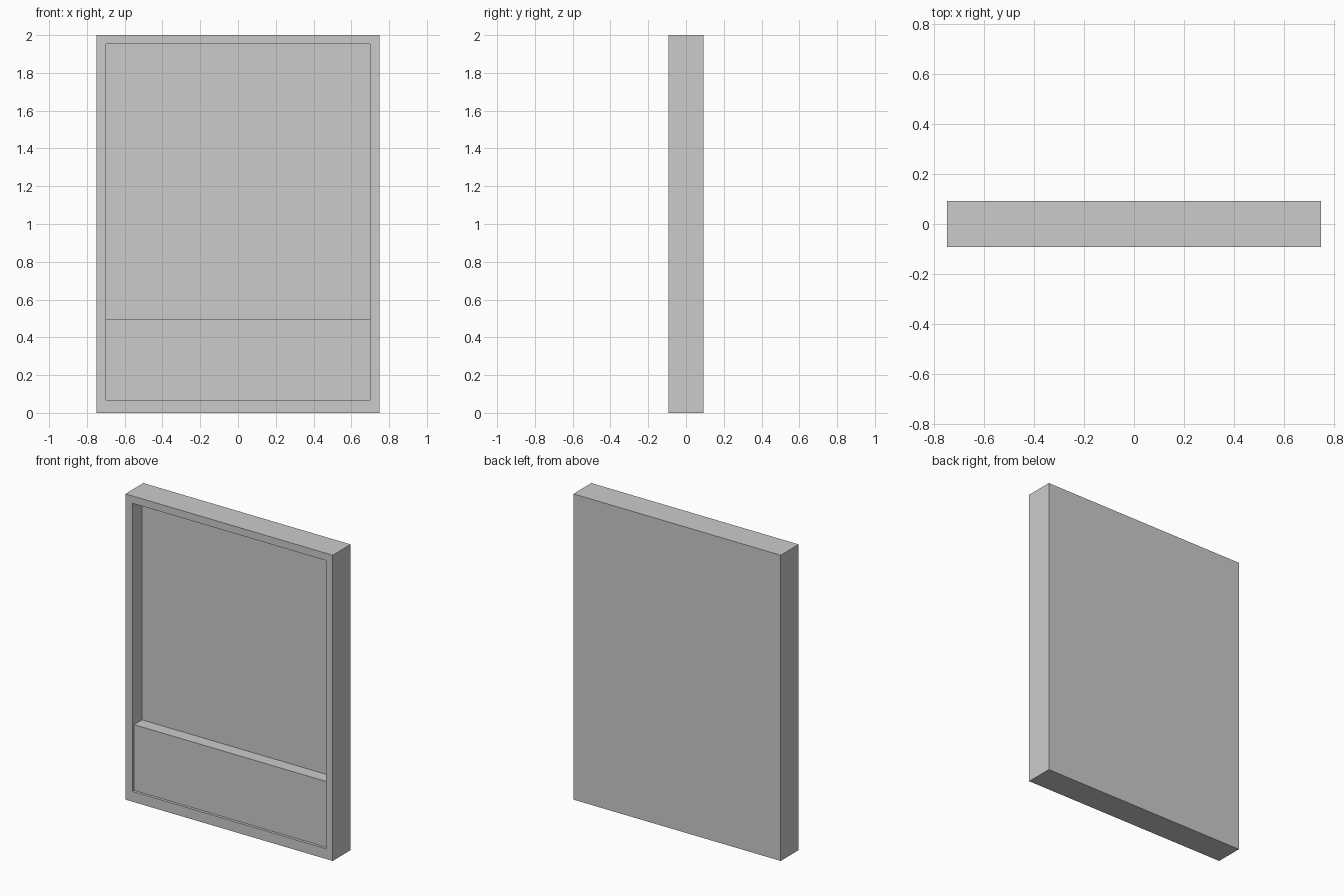
import bpy
import bmesh
from mathutils import Matrix, Vector

if "Cube" in bpy.data.objects:
    bpy.data.objects.remove(bpy.data.objects["Cube"])

WIDTH, DEPTH, HEIGHT = 1.5, 0.185, 2.0
OPEN_HALF, OPEN_BOTTOM, OPEN_TOP = 0.70, 0.067, 1.952
PANEL_TOP = 0.497
PANEL_SETBACK, NICHE_DEPTH = 0.018, 0.10


def extrude(bm, face, offset):
    """Extrude one face along y and return the new cap."""
    cap = bmesh.ops.extrude_discrete_faces(bm, faces=[face])["faces"][0]
    for v in cap.verts:
        v.co.y += offset
    return cap


bm = bmesh.new()

# Outer slab
bmesh.ops.create_cube(
    bm, size=1,
    matrix=Matrix.Translation((0, 0, HEIGHT / 2))
    @ Matrix.Diagonal((WIDTH, DEPTH, HEIGHT, 1)))
front = min(bm.faces, key=lambda f: f.calc_center_median().y)

# Rim around the opening
opening = extrude(bm, front, 0)
for v in opening.verts:
    v.co.x = OPEN_HALF if v.co.x > 0 else -OPEN_HALF
    v.co.z = OPEN_TOP if v.co.z > HEIGHT / 2 else OPEN_BOTTOM

# Shallow setback, split into lower panel and upper niche
recess = extrude(bm, opening, PANEL_SETBACK)
bmesh.ops.bisect_plane(
    bm, geom=[recess, *recess.edges, *recess.verts],
    plane_co=Vector((0, 0, PANEL_TOP)), plane_no=Vector((0, 0, 1)))

# Deep upper niche with a ledge on top of the panel
recess_y = -DEPTH / 2 + PANEL_SETBACK
niche = max((f for f in bm.faces
             if all(abs(v.co.y - recess_y) < 1e-4 for v in f.verts)),
            key=lambda f: f.calc_center_median().z)
extrude(bm, niche, NICHE_DEPTH - PANEL_SETBACK)

bmesh.ops.recalc_face_normals(bm, faces=bm.faces[:])
mesh = bpy.data.meshes.new("framed_wall_panel")
bm.to_mesh(mesh)
bm.free()
bpy.context.collection.objects.link(
    bpy.data.objects.new("framed_wall_panel", mesh))
